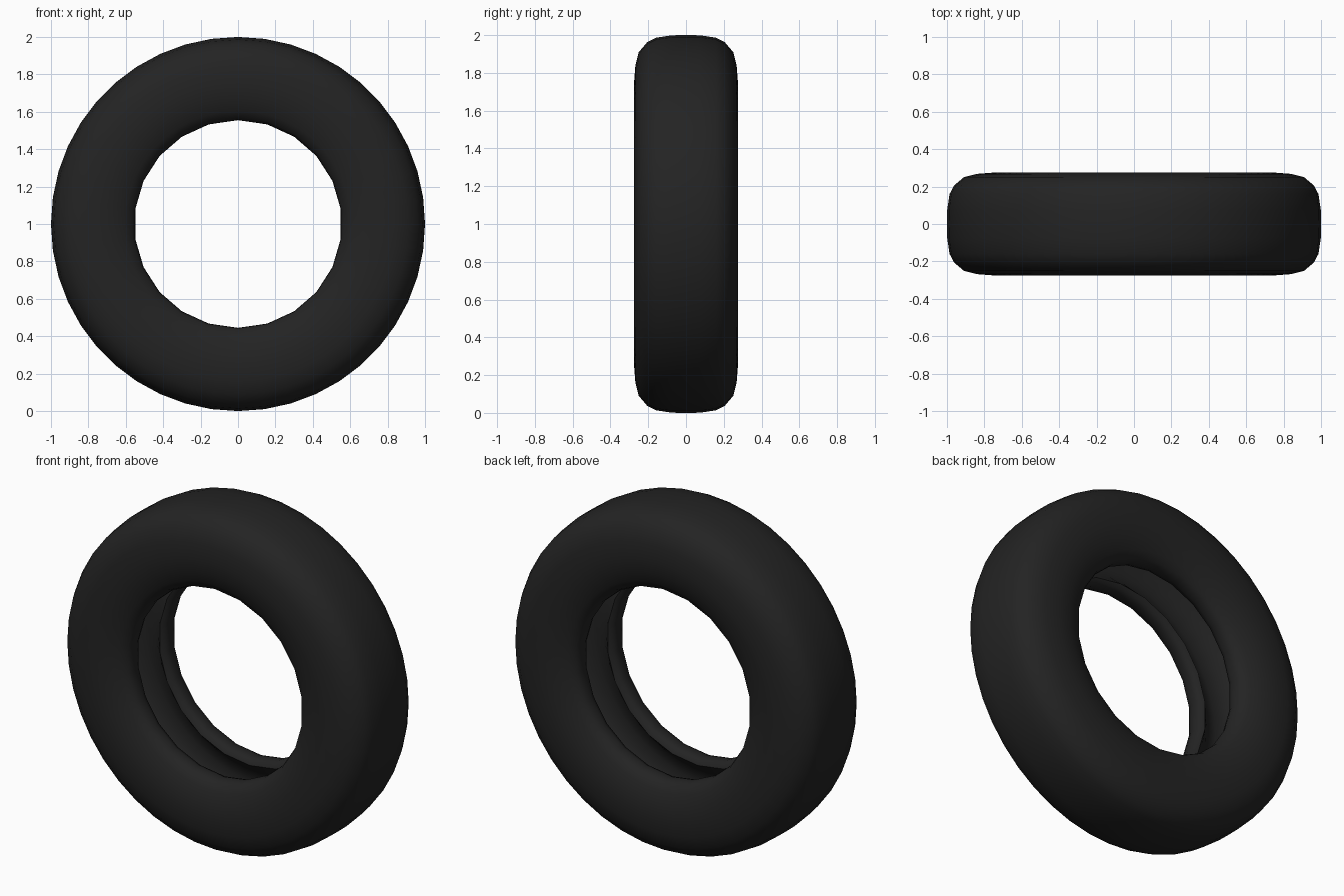
import bpy
import bmesh
import math

cube = bpy.data.objects.get("Cube")
if cube:
    bpy.data.objects.remove(cube, do_unlink=True)

# Black rubber
rubber = bpy.data.materials.new("black_rubber")
rubber.use_nodes = True
colour = (0.017, 0.017, 0.017, 1)
rubber.diffuse_color = colour
bsdf = rubber.node_tree.nodes["Principled BSDF"]
bsdf.inputs["Base Color"].default_value = colour
bsdf.inputs["Roughness"].default_value = 0.8

# Half cross-section as (half width, radius)
outer = [(0, 1.0), (0.075, 0.999), (0.16, 0.986), (0.205, 0.963), (0.25, 0.91),
         (0.268, 0.84), (0.275, 0.75), (0.264, 0.67), (0.24, 0.605)]
bead = [(0.215, 0.569), (0.185, 0.557), (0.15, 0.555), (0.12, 0.566), (0.11, 0.59)]
inner = [(0.14, 0.615), (0.21, 0.68), (0.235, 0.76), (0.21, 0.87), (0.15, 0.92), (0, 0.935)]
half = outer + bead + inner
section = half + [(-y, r) for y, r in reversed(half[1:-1])]

SEGMENTS = 44
FLAT = math.cos(2 * math.pi / SEGMENTS)


def ring(bm, index):
    """One copy of the cross-section around the axle; the bead has half the sides."""
    a = 2 * math.pi * index / SEGMENTS
    verts = []
    for y, r in section:
        if index % 2 and r < 0.6:
            r *= FLAT
        verts.append(bm.verts.new((r * math.sin(a), y, 1 + r * math.cos(a))))
    return verts


# Hollow tyre
bm = bmesh.new()
rings = [ring(bm, i) for i in range(SEGMENTS)]
count = len(section)
for i, here in enumerate(rings):
    there = rings[(i + 1) % SEGMENTS]
    for j in range(count):
        k = (j + 1) % count
        bm.faces.new((here[j], here[k], there[k], there[j]))
bmesh.ops.recalc_face_normals(bm, faces=bm.faces)

mesh = bpy.data.meshes.new("tyre")
bm.to_mesh(mesh)
bm.free()
mesh.materials.append(rubber)
tyre = bpy.data.objects.new("tyre", mesh)
bpy.context.collection.objects.link(tyre)

bpy.ops.object.select_all(action="DESELECT")
tyre.select_set(True)
bpy.context.view_layer.objects.active = tyre
bpy.ops.object.shade_smooth_by_angle(angle=math.radians(60))
